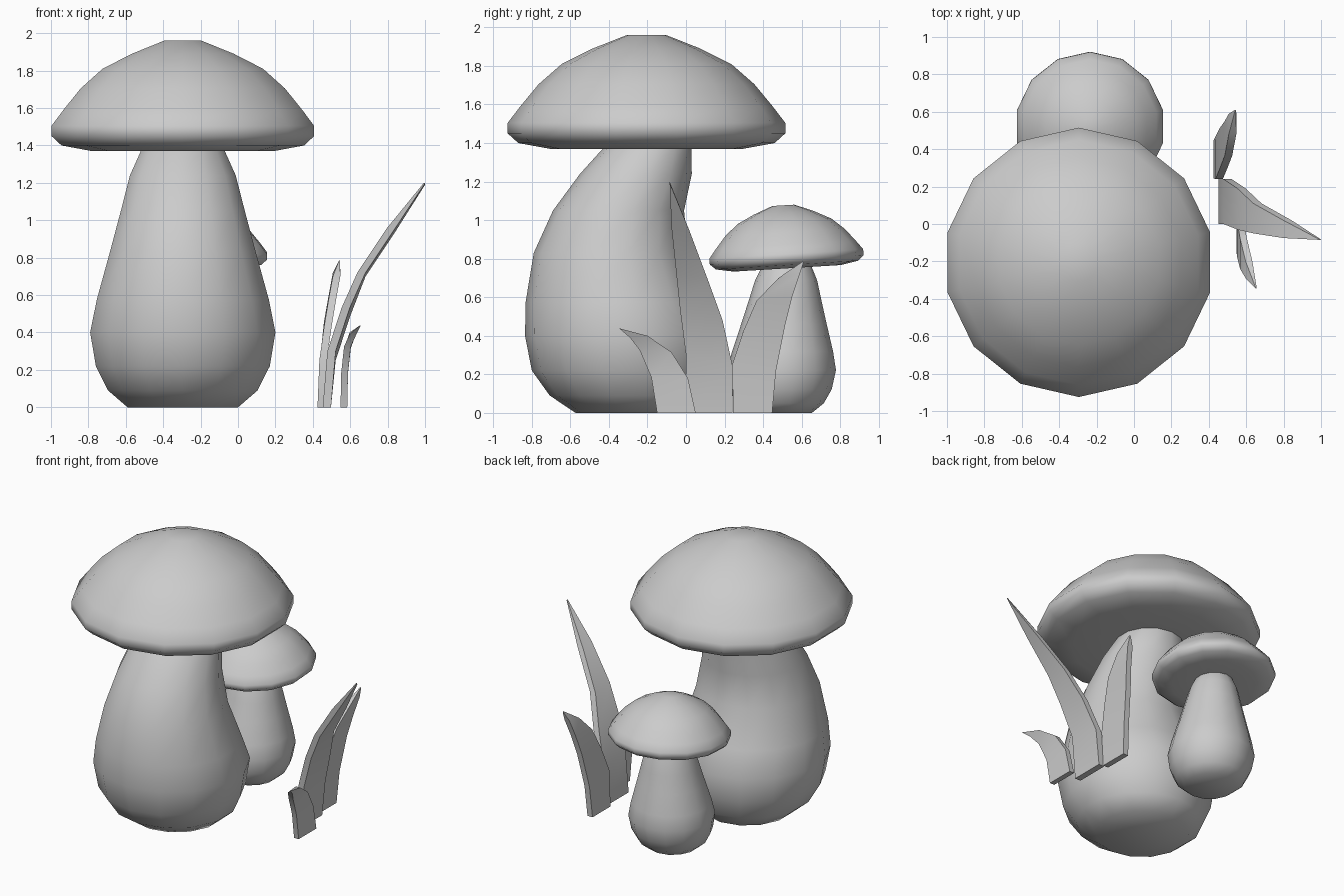
import bpy, bmesh, math
from mathutils import Matrix

cube = bpy.data.objects.get("Cube")
if cube:
    bpy.data.objects.remove(cube, do_unlink=True)

SIDES = 14

grey = bpy.data.materials.new("plain_grey")
grey.use_nodes = True
colour = (0.6, 0.6, 0.6, 1)
grey.diffuse_color = colour
grey.node_tree.nodes["Principled BSDF"].inputs["Base Color"].default_value = colour


def finish(bm, name, angle):
    """Turn a bmesh into a shaded object with the shared material."""
    bmesh.ops.recalc_face_normals(bm, faces=bm.faces)
    mesh = bpy.data.meshes.new(name)
    bm.to_mesh(mesh)
    bm.free()
    mesh.materials.append(grey)
    obj = bpy.data.objects.new(name, mesh)
    bpy.context.collection.objects.link(obj)
    bpy.ops.object.select_all(action='DESELECT')
    bpy.context.view_layer.objects.active = obj
    obj.select_set(True)
    bpy.ops.object.shade_smooth_by_angle(angle=math.radians(angle))
    return obj


def skin(bm, rings):
    """Bridge successive closed rings of points and cap both ends."""
    loops = [[bm.verts.new(p) for p in ring] for ring in rings]
    for low, high in zip(loops, loops[1:]):
        count = len(low)
        for i in range(count):
            j = (i + 1) % count
            bm.faces.new((low[i], low[j], high[j], high[i]))
    bm.faces.new(loops[0][::-1])
    bm.faces.new(loops[-1])


def ring(radius, y, z):
    """Polygonal ring with a corner pointing straight back."""
    turns = [math.pi / 2 + math.tau * i / SIDES for i in range(SIDES)]
    return [(radius * math.cos(a), y + radius * math.sin(a), z) for a in turns]


# Cap outline: radius and height above the underside
CAP = [(.2, .01), (.5, 0), (.665, .03), (.72, .08), (.72, .135), (.655, .22),
       (.56, .335), (.44, .44), (.28, .52), (.103, .59)]

# Stem outline: radius, height and forward bend of the centre line
STEM = [(.303, 0, 0), (.41, .09, -.027), (.477, .22, -.053), (.508, .4, -.057),
        (.472, .575, -.09), (.4, .83, -.12), (.34, 1.05, -.08),
        (.29, 1.24, .01), (.228, 1.375, .07), (.2, 1.41, .08)]


def mushroom(name, size, stem_at, cap_at, tilt, bend):
    bm = bmesh.new()
    skin(bm, [ring(r, c * bend + (1 - bend) * z * .05, z) for r, z, c in STEM])
    bm.transform(Matrix.Translation(stem_at) @ Matrix.Scale(size, 4))
    finish(bm, name + "_stem", 60)

    bm = bmesh.new()
    skin(bm, [ring(r, 0, z) for r, z in CAP])
    lean = Matrix.Rotation(math.radians(tilt), 4, 'X')
    bm.transform(Matrix.Translation(cap_at) @ lean @ Matrix.Scale(size, 4))
    finish(bm, name + "_cap", 60)


mushroom("large", 1, (-.295, -.27, 0), (-.295, -.205, 1.37), 0, 1)
mushroom("small", .555, (-.235, .485, 0), (-.235, .525, .75), 3.5, 0)


def blade(name, half, rows):
    """Thin curved leaf; each row is x, then y and z of both edges."""
    bm = bmesh.new()
    rings = []
    for x, y0, z0, y1, z1 in rows:
        t = half if (x, y0) != rows[-1][:2] else half * .15
        rings.append([(x - t, y0, z0), (x + t, y0, z0),
                      (x + t, y1, z1), (x - t, y1, z1)])
    skin(bm, rings)
    finish(bm, name, 30)


# Grass blades
blade("tall_grass_blade", .022, [
    (.475, 0, 0, .24, 0), (.5, 0, .3, .24, .25), (.575, -.03, .53, .19, .48),
    (.66, -.05, .72, .11, .7), (.82, -.075, .96, .02, .94),
    (.997, -.085, 1.2, -.083, 1.19)])
blade("short_grass_blade", .018, [
    (.566, -.15, 0, .05, 0), (.57, -.18, .185, .01, .18),
    (.585, -.24, .325, -.075, .315), (.615, -.29, .39, -.2, .4),
    (.653, -.345, .437, -.34, .437)])
blade("back_grass_blade", .02, [
    (.445, .245, 0, .447, 0), (.455, .24, .25, .467, .22),
    (.48, .3, .43, .515, .46), (.505, .365, .58, .55, .6),
    (.527, .48, .7, .59, .72), (.543, .605, .785, .61, .78)])
